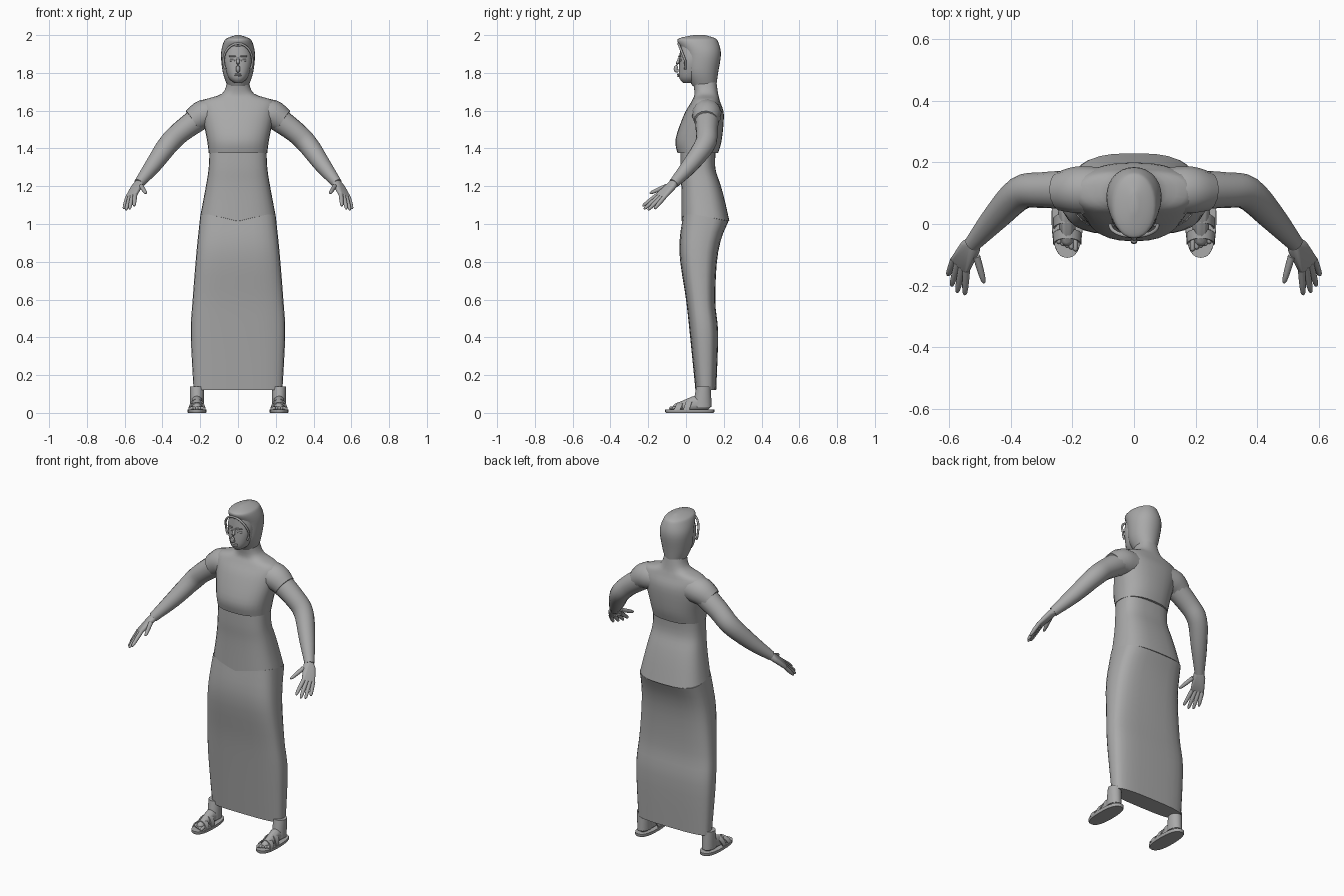
import bpy, bmesh
from math import sin, cos, pi, copysign
from mathutils import Vector

if "Cube" in bpy.data.objects:
    bpy.data.objects.remove(bpy.data.objects["Cube"])

tone = (.4, .4, .4, 1)
grey = bpy.data.materials.new("plain grey")
grey.use_nodes = True
grey.diffuse_color = tone
grey.node_tree.nodes["Principled BSDF"].inputs["Base Color"].default_value = tone
parts = []


def finish(name, bm, paired):
    """Turn the mesh into a grey object, mirrored to the other side if paired."""
    bmesh.ops.recalc_face_normals(bm, faces=bm.faces)
    mesh = bpy.data.meshes.new(name)
    bm.to_mesh(mesh)
    bm.free()
    mesh.materials.append(grey)
    obj = bpy.data.objects.new(name, mesh)
    bpy.context.collection.objects.link(obj)
    if paired:
        obj.modifiers.new("other side", "MIRROR").use_mirror_merge = False
    parts.append(obj)


def skin(name, rings, paired=False):
    """Join rings of points into a capped surface."""
    bm = bmesh.new()
    loops = [[bm.verts.new(point) for point in ring] for ring in rings]
    count = len(loops[0])
    for lower, upper in zip(loops, loops[1:]):
        for i in range(count):
            j = (i + 1) % count
            bm.faces.new((lower[i], lower[j], upper[j], upper[i]))
    bm.faces.new(loops[0])
    bm.faces.new(loops[-1])
    finish(name, bm, paired)


def smooth(keys, steps):
    """Run a smooth curve through the key vectors."""
    keys = [Vector(key) for key in keys]
    last = len(keys) - 1
    result = []
    for i in range(last):
        start, end = keys[i], keys[i + 1]
        leave = (end - keys[max(i - 1, 0)]) / 2
        arrive = (keys[min(i + 2, last)] - start) / 2
        for k in range(steps):
            t = k / steps
            ease = t * t * (3 - 2 * t)
            result.append(start.lerp(end, ease) + leave * t * (1 - t) ** 2 - arrive * t * t * (1 - t))
    return result + [keys[-1]]


def loft(name, sections, power=2.4, center=0, hem=None, steps=4, paired=False):
    """Sections are (z, half width, front y, back y); the hem dips at front and back."""
    count = 28

    def rounded(value):
        return copysign(abs(value) ** (2 / power), value)

    rings = []
    for z, width, front, back in smooth(sections, steps):
        pull = max(0, 1 - abs(z - hem) * 10) if hem else 0
        ring = []
        for i in range(count):
            angle = 2 * pi * i / count
            u, v = rounded(cos(angle)), rounded(sin(angle))
            dip = -.025 * v if v > 0 else -.025 * v - .05 * (1 - abs(u))
            ring.append((center + u * width,
                         (front + back) / 2 + v * (back - front) / 2,
                         z + dip * pull))
        rings.append(ring)
    skin(name, rings, paired)


def tube(name, path, steps=4, paired=False):
    """Path entries are (x, y, z, radius)."""
    count = 14
    path = smooth(path, steps)
    points = [key.to_3d() for key in path]
    rings = []
    for i, point in enumerate(points):
        along = (points[min(i + 1, len(points) - 1)] - points[max(i - 1, 0)]).normalized()
        side = along.cross(Vector((0, .3, 1))).normalized()
        up = side.cross(along)
        angles = [2 * pi * k / count for k in range(count)]
        rings.append([point + (side * cos(a) + up * sin(a)) * path[i][3] for a in angles])
    skin(name, rings, paired)


def hull(name, balls, paired=False):
    """Wrap a convex skin around balls (x, y, z, radius)."""
    unit = bmesh.new()
    bmesh.ops.create_icosphere(unit, subdivisions=2, radius=1)
    bm = bmesh.new()
    for x, y, z, radius in balls:
        for vert in unit.verts:
            bm.verts.new(Vector((x, y, z)) + vert.co * radius)
    unit.free()
    bmesh.ops.convex_hull(bm, input=bm.verts)
    inside = [vert for vert in bm.verts if not vert.link_faces]
    bmesh.ops.delete(bm, geom=inside, context="VERTS")
    finish(name, bm, paired)


# Long skirt, waist and bodice
loft("skirt", [(.12, .235, .05, .16), (.42, .25, .02, .17), (.6, .24, 0, .155),
               (.85, .22, -.035, .17), (1.04, .2, -.02, .225)], power=3.2, hem=1.04)
loft("waist", [(1.04, .2, -.025, .23), (1.2, .17, -.025, .185), (1.3, .155, -.03, .155),
               (1.42, .15, -.03, .16)], power=2.8, hem=1.04)
loft("bodice", [(1.375, .155, -.045, .17), (1.45, .165, -.055, .19), (1.58, .19, -.01, .2),
                (1.65, .19, .03, .18), (1.69, .085, .045, .17), (1.76, .055, .035, .16)])

# Head covering and face
loft("hood", [(1.73, .055, .035, .16), (1.8, .08, 0, .17), (1.9, .09, -.01, .185),
              (1.965, .075, -.045, .17), (1.985, .055, -.03, .15), (2, .01, .04, .1)], power=2.1)
loft("face", [(1.747, .02, -.015, .05), (1.78, .053, -.037, .09), (1.87, .075, -.035, .1),
              (1.955, .06, -.03, .1)], power=2.2)
arch = [pi * k / 12 for k in range(-2, 15)]
tube("hood_rim", [(.077 * cos(a), -.004 - .036 * max(0, sin(a)), 1.865 + .09 * sin(a), .006)
                  for a in arch], steps=1)
tube("nose", [(0, -.035, 1.88, .006), (0, -.055, 1.82, .011), (0, -.04, 1.81, .009)])
for name, z in (("upper_lip", 1.791), ("lower_lip", 1.782)):
    hull(name, [(x, -.042 + abs(x) / 2, z, .005) for x in (-.015, 0, .015)])
hull("eyes", [(x, -.034 + x / 5, 1.867, .006) for x in (.02, .03, .04)], paired=True)
hull("brows", [(x, -.041 + x / 4, 1.888, .004) for x in (.015, .03, .045)], paired=True)

# Sleeves and arms
tube("sleeves", [(.11, .11, 1.585, .075), (.18, .11, 1.58, .078), (.24, .106, 1.545, .064)], paired=True)
tube("arms", [(.19, .11, 1.57, .066), (.3, .11, 1.49, .058), (.37, .1, 1.42, .055),
              (.45, .02, 1.31, .044), (.525, -.065, 1.215, .027)], paired=True)

# Hands, with fingers spread along the knuckles
first_knuckle, last_knuckle = Vector((.545, -.15, 1.155)), Vector((.585, -.115, 1.142))
first_tip, last_tip = Vector((.55, -.23, 1.095)), Vector((.605, -.167, 1.08))
fan = Vector((.03, -.06, -.05))
hull("palms", [(.52, -.06, 1.22, .023), (.515, -.085, 1.21, .014), (.55, -.07, 1.195, .016),
               (*first_knuckle, .011), (*last_knuckle, .011)], paired=True)
digits = [("thumbs", Vector((.512, -.105, 1.2)), Vector((.487, -.192, 1.162)))]
for i, name in enumerate(("index", "middle", "ring", "little")):
    t = i / 3
    digits.append((name + "_fingers", first_knuckle.lerp(last_knuckle, t),
                   first_tip.lerp(last_tip, t) + fan * t * (1 - t)))
for name, base, tip in digits:
    tube(name, [(*base, .012), (*base.lerp(tip, .5), .011), (*base.lerp(tip, .9), .008),
                (*tip, .003)], steps=2, paired=True)

# Feet and sandals
foot = .217
loft("ankles", [(.03, .036, .035, .135), (.14, .037, .055, .132)], power=2, center=foot, paired=True)
hull("feet", [(foot, .1, .046, .034), (foot, .045, .06, .03), (foot, -.01, .035, .028),
              (foot, -.05, .028, .022)], paired=True)
for i, name in enumerate(("big", "second", "third", "fourth", "small")):
    x, y = .19 + i * .0135, -.08 + i * .006
    hull(name + "_toes", [(x, y, .025, .009), (x, y + .03, .028, .009)], paired=True)
loft("soles", [(0, .047, -.106, .146), (.005, .051, -.11, .15), (.018, .05, -.11, .15)],
     power=2.5, center=foot, steps=1, paired=True)
for name, y, height in (("front_straps", -.05, .056), ("instep_straps", 0, .074)):
    rings = []
    for k in range(13):
        angle = pi * k / 12
        across, rise = cos(angle), sin(angle)
        rings.append([(foot + (.046 - inset) * across,
                       y + edge + .02 * rise,
                       .012 + (height - .012 - inset) * rise)
                      for inset, edge in ((0, -.016), (0, .016), (.006, .016), (.006, -.016))])
    skin(name, rings, paired=True)

# Smooth shading with crisp hems
bpy.ops.object.select_all(action="DESELECT")
for obj in parts:
    obj.select_set(True)
bpy.context.view_layer.objects.active = parts[0]
bpy.ops.object.shade_smooth_by_angle(angle=pi / 4)
